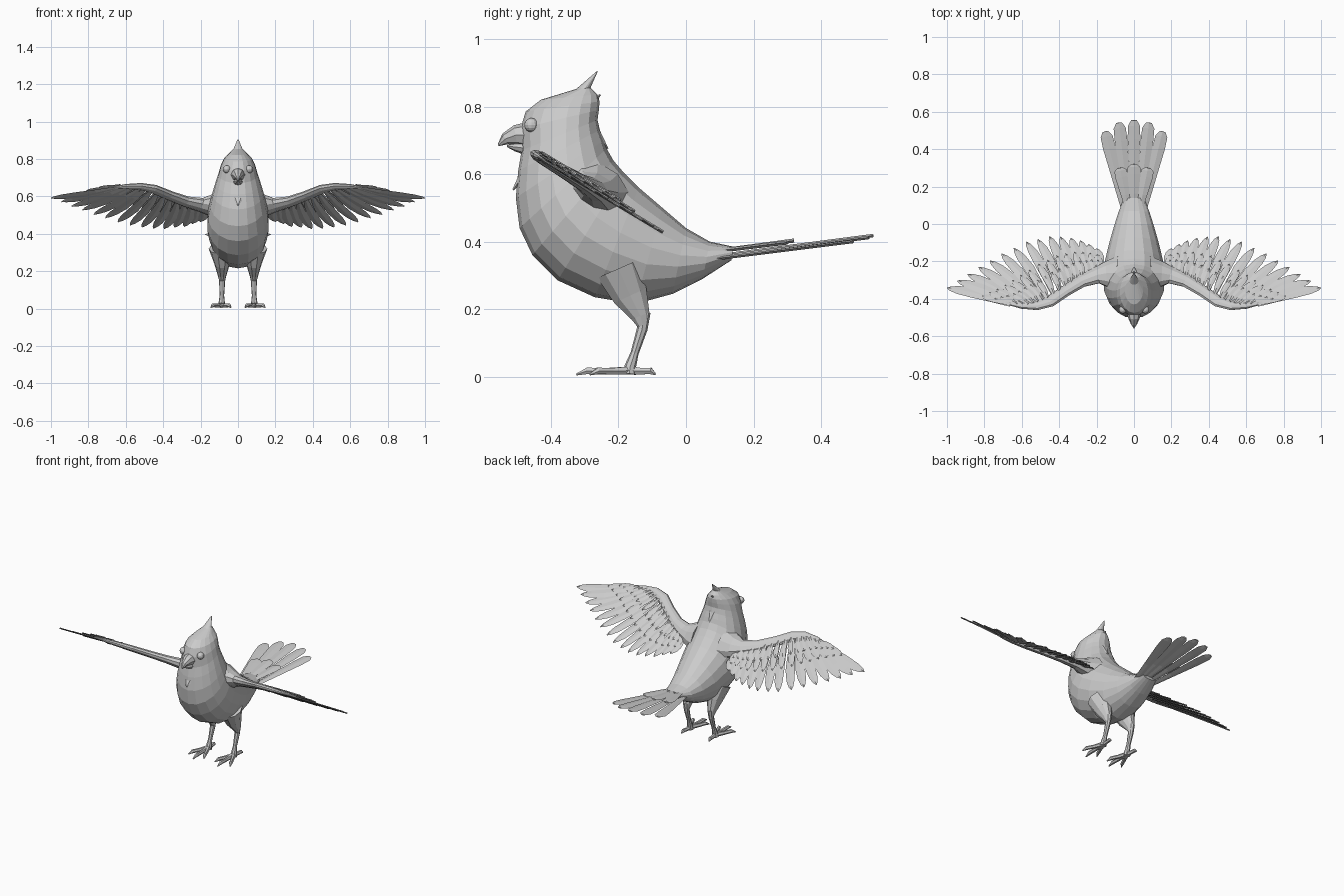
import bpy, bmesh
from math import sin, cos, pi
from mathutils import Vector as V

if "Cube" in bpy.data.objects:
    bpy.data.objects.remove(bpy.data.objects["Cube"])


def finish(name, bm, mirror=False):
    bmesh.ops.recalc_face_normals(bm, faces=bm.faces)
    me = bpy.data.meshes.new(name)
    bm.to_mesh(me)
    bm.free()
    ob = bpy.data.objects.new(name, me)
    bpy.context.collection.objects.link(ob)
    if mirror:
        ob.modifiers.new("Mirror", 'MIRROR')
    return ob


def loft(bm, rings):
    vs = [[bm.verts.new(p) for p in r] for r in rings]
    n = len(vs[0])
    for a, b in zip(vs, vs[1:]):
        for i in range(n):
            j = (i + 1) % n
            bm.faces.new((a[i], a[j], b[j], b[i]))
    bm.faces.new(vs[0])
    bm.faces.new(vs[-1])


def tube(bm, pts, radii, ref=(0, 0, 1), n=8):
    """Tapered tube; radii are (sideways, along ref) pairs."""
    pts = [V(p) for p in pts]
    rings = []
    for i, p in enumerate(pts):
        t = (pts[min(i + 1, len(pts) - 1)] - pts[max(i - 1, 0)]).normalized()
        s = t.cross(V(ref)).normalized()
        u = s.cross(t)
        a, b = radii[i] if isinstance(radii[i], tuple) else (radii[i],) * 2
        rings.append([p + s * a * cos(2 * pi * k / n) + u * b * sin(2 * pi * k / n)
                      for k in range(n)])
    loft(bm, rings)


def feather(bm, root, tip, width, normal, profile, thick=0.004, bend=0.0):
    """Flat blade with a raised quill line."""
    d = tip - root
    s = d.cross(normal).normalized()
    u = s.cross(d).normalized()
    rings = []
    for t, w in profile:
        c = root + d * t + s * bend * sin(pi * t)
        h = s * w * width / 2
        rings.append([c - h, c + u * thick, c + h, c - u * thick])
    loft(bm, rings)


def along(pts, f):
    f *= len(pts) - 1
    i = min(int(f), len(pts) - 2)
    return V(pts[i]).lerp(V(pts[i + 1]), f - i)


POINTED = [(0, .4), (.3, .8), (.6, 1), (.82, .85), (.94, .5), (1, .08)]
BLUNT = [(0, .4), (.4, .7), (.8, 1), (.94, .95), (1, .45)]

# Body and head: back point (y, z), belly point (y, z), half width
sections = [
    (.14, .385, .135, .345, .055), (.07, .40, .05, .29, .085),
    (0, .44, -.04, .245, .11), (-.07, .50, -.15, .215, .135),
    (-.14, .56, -.27, .235, .157), (-.185, .605, -.38, .285, .166),
    (-.215, .64, -.455, .36, .163), (-.235, .675, -.493, .44, .15),
    (-.243, .70, -.504, .53, .136), (-.255, .73, -.497, .61, .12),
    (-.262, .76, -.487, .67, .106), (-.258, .79, -.49, .735, .093),
    (-.256, .815, -.475, .785, .076), (-.262, .835, -.43, .82, .05),
    (-.283, .855, -.325, .852, .024), (-.261, .905, -.266, .903, .003)]
bm = bmesh.new()
rings = []
for ty, tz, by, bz, w in sections:
    top, bot = V((0, ty, tz)), V((0, by, bz))
    c, h = (top + bot) / 2, (top - bot) / 2
    rings.append([c + h * cos(2 * pi * k / 18) + V((w * sin(2 * pi * k / 18), 0, 0))
                  for k in range(18)])
loft(bm, rings)
finish("body", bm)

# Small ruffled tufts on nape and breast
bm = bmesh.new()
for root, tip, w in [((0, -.29, .80), (0, -.254, .835), .03),
                     ((0, -.28, .75), (0, -.232, .675), .04),
                     ((0, -.48, .60), (0, -.512, .553), .04)]:
    tube(bm, [root, tip], [(w, .015), (.004, .003)], ref=(0, 1, .3), n=6)
finish("ruffled_tufts", bm)

# Beak
bm = bmesh.new()
tube(bm, [(0, -.465, .715), (0, -.505, .715), (0, -.535, .704), (0, -.556, .685)],
     [(.042, .04), (.03, .03), (.017, .018), .003])
finish("upper_beak", bm)
bm = bmesh.new()
tube(bm, [(0, -.465, .675), (0, -.505, .68), (0, -.53, .683)],
     [(.03, .022), (.019, .013), .003])
finish("lower_beak", bm)

# Eyes
bm = bmesh.new()
bmesh.ops.create_uvsphere(bm, u_segments=12, v_segments=8, radius=.021)
bmesh.ops.translate(bm, verts=bm.verts, vec=(.06, -.458, .745))
finish("eyes", bm, True)

# Legs with feathered thighs
bm = bmesh.new()
tube(bm, [(.085, -.2, .32), (.085, -.165, .24), (.085, -.135, .18), (.085, -.128, .15)],
     [.072, (.042, .055), (.024, .03), .016], ref=(0, 1, 0), n=10)
finish("thighs", bm, True)
bm = bmesh.new()
tube(bm, [(.085, -.125, .19), (.085, -.13, .14), (.086, -.152, .07), (.087, -.165, .03),
          (.088, -.168, .008)],
     [.02, .016, .012, .017, .02], ref=(0, 1, 0))
finish("shanks", bm, True)

# Toes with curved claws
bm = bmesh.new()
hub = V((.088, -.165, .018))
for x, y in [(.038, -.285), (.085, -.325), (.145, -.285), (.095, -.09)]:
    tip = V((x, y, .006))
    mid = hub.lerp(tip, .45)
    pre = hub.lerp(tip, .8)
    mid.z, pre.z = .016, .017
    tube(bm, [hub, mid, pre, tip], [.014, .011, .011, .003], n=6)
finish("toes", bm, True)

# Wings lie on one tilted plane
N = V((0, .6, 1)).normalized()


def wing_point(p, off=0.0):
    return V((p[0], p[1], .66 - .6 * (p[1] + .45))) + N * off


arm = [(.09, -.27), (.15, -.268), (.20, -.275), (.28, -.305), (.37, -.36), (.45, -.415),
       (.52, -.438), (.60, -.437), (.70, -.42)]
bm = bmesh.new()
tube(bm, [wing_point(p) for p in arm],
     [(.11, .08), (.075, .05), (.05, .032), (.038, .024), (.034, .02), (.034, .018),
      (.026, .016), (.018, .012), (.006, .004)], ref=N, n=10)
finish("wing_arms", bm, True)

roots = [(.66, -.43), (.56, -.435), (.48, -.41), (.38, -.35), (.28, -.29), (.19, -.25)]
tips = [(1, -.34), (.87, -.255), (.73, -.17), (.575, -.095), (.43, -.062), (.3, -.08),
        (.2, -.13)]


def feather_row(name, count, reach, width, off):
    bm = bmesh.new()
    for i in range(count):
        f = i / (count - 1)
        r, t = along(roots, f), along(tips, f)
        k = reach[0] + (reach[1] - reach[0]) * f
        lift = off + .003 * (i % 2)
        feather(bm, wing_point(r, lift), wing_point(r.lerp(t, k), lift),
                width * (1 - .15 * f), N, POINTED, bend=-.012 * k)
    finish(name, bm, True)


feather_row("flight_feathers", 15, (1, 1), .06, -.004)
feather_row("long_coverts", 15, (.45, .68), .046, .005)
feather_row("short_coverts", 17, (.25, .42), .036, .012)

# Tail fan
up = V((0, 0, 1))
bm = bmesh.new()
for x, y, z in [(0, .555, .418), (.08, .542, .412), (-.08, .542, .412),
                (.153, .495, .40), (-.153, .495, .40)]:
    feather(bm, V((x * .3, .05, .352 - abs(x) * .05)), V((x, y, z)), .068, up, BLUNT, .005)
finish("tail_feathers", bm)
bm = bmesh.new()
for x, y, z in [(0, .32, .403), (.075, .30, .397), (-.075, .30, .397)]:
    feather(bm, V((x * .35, .06, .368)), V((x, y, z)), .07, up, BLUNT, .006)
finish("tail_coverts", bm)
